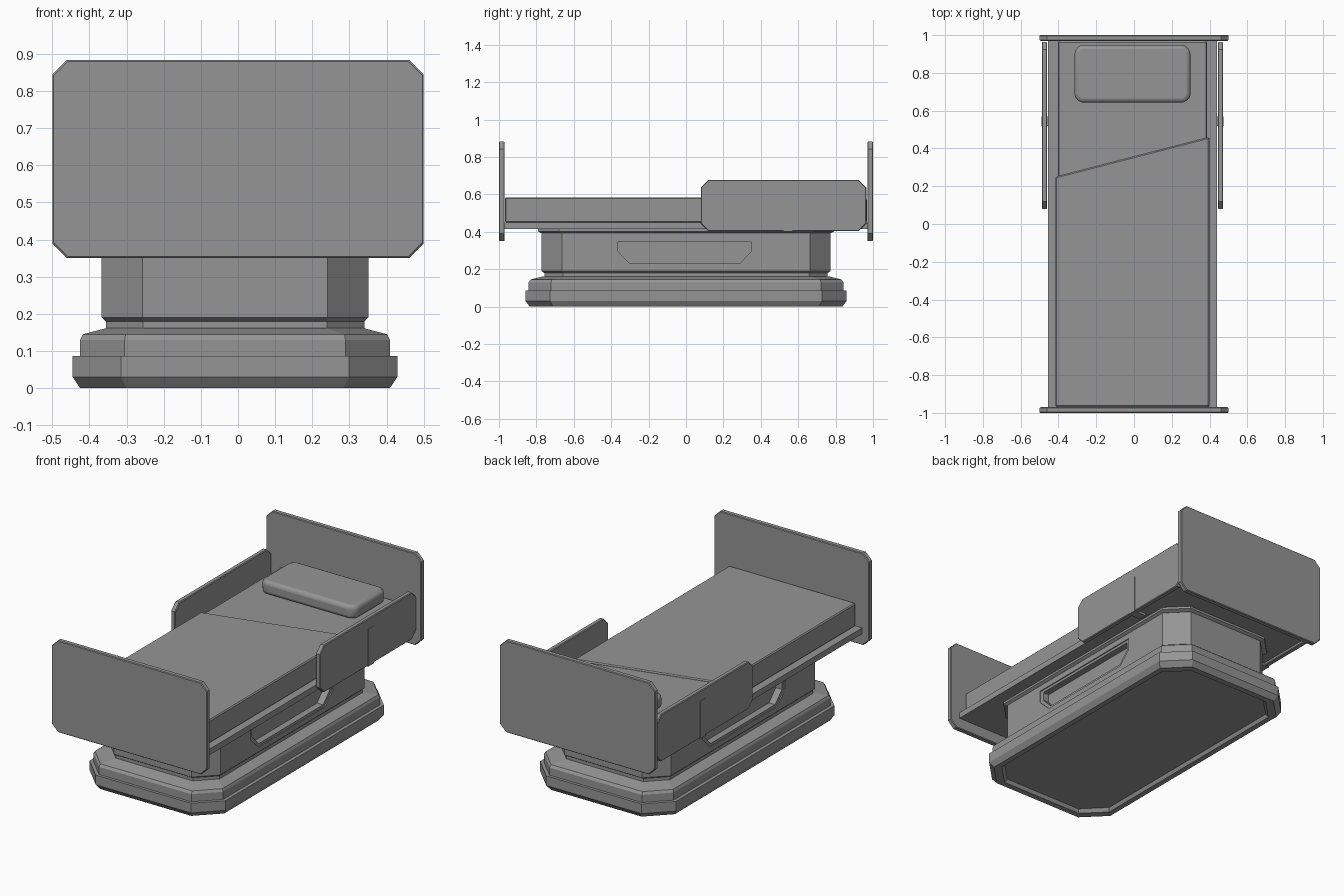
import bpy, bmesh
from mathutils import Vector

cube = bpy.data.objects.get("Cube")
if cube:
    bpy.data.objects.remove(cube, do_unlink=True)

GREY = (0.3, 0.3, 0.3, 1)
grey = bpy.data.materials.new("plain grey")
grey.use_nodes = True
grey.diffuse_color = GREY
grey.node_tree.nodes["Principled BSDF"].inputs["Base Color"].default_value = GREY

CX = -0.008  # the bed body sits slightly off the end boards' centre


def finish(name, bm, bevel=0, segments=1):
    bmesh.ops.recalc_face_normals(bm, faces=bm.faces[:])
    mesh = bpy.data.meshes.new(name)
    bm.to_mesh(mesh)
    bm.free()
    mesh.materials.append(grey)
    obj = bpy.data.objects.new(name, mesh)
    bpy.context.collection.objects.link(obj)
    if bevel:
        mod = obj.modifiers.new("edge bevel", "BEVEL")
        mod.width, mod.segments = bevel, segments
        mod.limit_method = "ANGLE"
        mod.angle_limit = 1.0
    return obj


def octagon(hx, hy, c):
    """Rectangle outline with cut corners."""
    return [(hx, c - hy), (hx, hy - c), (hx - c, hy), (c - hx, hy),
            (-hx, hy - c), (-hx, c - hy), (c - hx, -hy), (hx - c, -hy)]


def loft(name, rings):
    """Stack of octagon rings given as (half x, half y, corner cut, z)."""
    bm = bmesh.new()
    loops = [[bm.verts.new((CX + x, y, z)) for x, y in octagon(hx, hy, c)]
             for hx, hy, c, z in rings]
    for a, b in zip(loops, loops[1:]):
        for i in range(8):
            j = (i + 1) % 8
            bm.faces.new((a[i], a[j], b[j], b[i]))
    bm.faces.new(loops[0])
    bm.faces.new(loops[-1])
    return finish(name, bm)


def prism(name, outline, axis, lo, hi, bevel=0):
    """Extrude a 2D outline along x, y or z."""
    place = {"x": lambda u, v: (lo, u, v),
             "y": lambda u, v: (u, lo, v),
             "z": lambda u, v: (u, v, lo)}[axis]
    bm = bmesh.new()
    face = bm.faces.new([bm.verts.new(place(u, v)) for u, v in outline])
    new = bmesh.ops.extrude_face_region(bm, geom=[face])["geom"]
    step = Vector([(hi - lo) * (axis == a) for a in "xyz"])
    bmesh.ops.translate(bm, vec=step, verts=[v for v in new if isinstance(v, bmesh.types.BMVert)])
    return finish(name, bm, bevel)


def box(name, x0, x1, y0, y1, z0, z1, bevel=0):
    return prism(name, [(x0, y0), (x1, y0), (x1, y1), (x0, y1)], "z", z0, z1, bevel)


def cut_panel(hu, hv, c, u, v):
    return [(a + u, b + v) for a, b in octagon(hu, hv, c)]


# Stepped base with a hollow underside
loft("base", [
    (0.375, 0.79, 0.12, 0.02), (0.385, 0.80, 0.12, 0.0),
    (0.417, 0.835, 0.125, 0.0), (0.437, 0.858, 0.13, 0.03),
    (0.437, 0.858, 0.13, 0.086), (0.417, 0.842, 0.12, 0.086),
    (0.417, 0.842, 0.12, 0.13), (0.41, 0.832, 0.115, 0.145),
    (0.345, 0.765, 0.10, 0.162)])

# Pedestal with a narrow neck and a top collar
pedestal = loft("pedestal", [
    (0.348, 0.757, 0.10, 0.155), (0.348, 0.757, 0.10, 0.18),
    (0.359, 0.773, 0.11, 0.19), (0.359, 0.773, 0.11, 0.395)])
loft("pedestal_collar", [
    (0.36, 0.775, 0.11, 0.393), (0.375, 0.79, 0.11, 0.402),
    (0.375, 0.79, 0.11, 0.42)])


# Recessed side pockets: a shallow lip around a deeper hollow
def pocket(w, top, mid, low, cut):
    y = -0.007
    return [(y - w, top), (y - w, mid), (y - w + cut, low),
            (y + w - cut, low), (y + w, mid), (y + w, top)]


for side, tag in ((1, "left"), (-1, "right")):
    outer = CX + side * 0.42
    for kind, shape, depth in (("lip", pocket(0.38, 0.36, 0.29, 0.218, 0.075), 0.006),
                               ("hollow", pocket(0.358, 0.345, 0.297, 0.233, 0.062), 0.045)):
        cutter = prism(f"{tag}_pocket_{kind}_cutter", shape, "x",
                       CX + side * (0.359 - depth), outer)
        cutter.hide_render = True
        cutter.hide_set(True)
        cutter.display_type = "WIRE"
        mod = pedestal.modifiers.new(f"{tag} {kind}", "BOOLEAN")
        mod.operation, mod.object, mod.solver = "DIFFERENCE", cutter, "EXACT"

# Bed deck, mattress and diagonal-edged blanket
box("bed_deck", CX - 0.447, CX + 0.447, -0.97, 0.97, 0.415, 0.45)
box("mattress", CX - 0.394, CX + 0.394, -0.965, 0.968, 0.45, 0.577, 0.006)
prism("blanket", [(CX - 0.407, -0.968), (CX + 0.407, -0.968),
                  (CX + 0.407, 0.46), (CX - 0.407, 0.25)], "z", 0.45, 0.585, 0.006)

# Pillow
pillow = prism("pillow", cut_panel(0.307, 0.153, 0.03, CX, 0.795), "z", 0.572, 0.65)
mod = pillow.modifiers.new("soft edge", "BEVEL")
mod.width, mod.segments, mod.angle_limit = 0.028, 3, 0.6
bpy.context.view_layer.objects.active = pillow
pillow.select_set(True)
bpy.ops.object.shade_smooth_by_angle(angle=0.7)
pillow.select_set(False)

# End boards
for name, y in (("footboard", -1.0), ("headboard", 0.97)):
    prism(name, cut_panel(0.5, 0.267, 0.04, 0, 0.617), "y", y, y + 0.03, 0.004)

# Side rails with their support straps
for side, tag in ((1, "left"), (-1, "right")):
    inner, outer = CX + side * 0.452, CX + side * 0.48
    prism(f"{tag}_rail", cut_panel(0.442, 0.137, 0.04, 0.522, 0.541), "x", inner, outer, 0.004)
    x0, x1 = sorted((outer - side * 0.01, outer + side * 0.003))
    box(f"{tag}_rail_strap", x0, x1, 0.52, 0.57, 0.402, 0.62)
    x0, x1 = sorted((CX + side * 0.4, outer))
    box(f"{tag}_rail_bracket", x0, x1, 0.52, 0.57, 0.401, 0.418)
